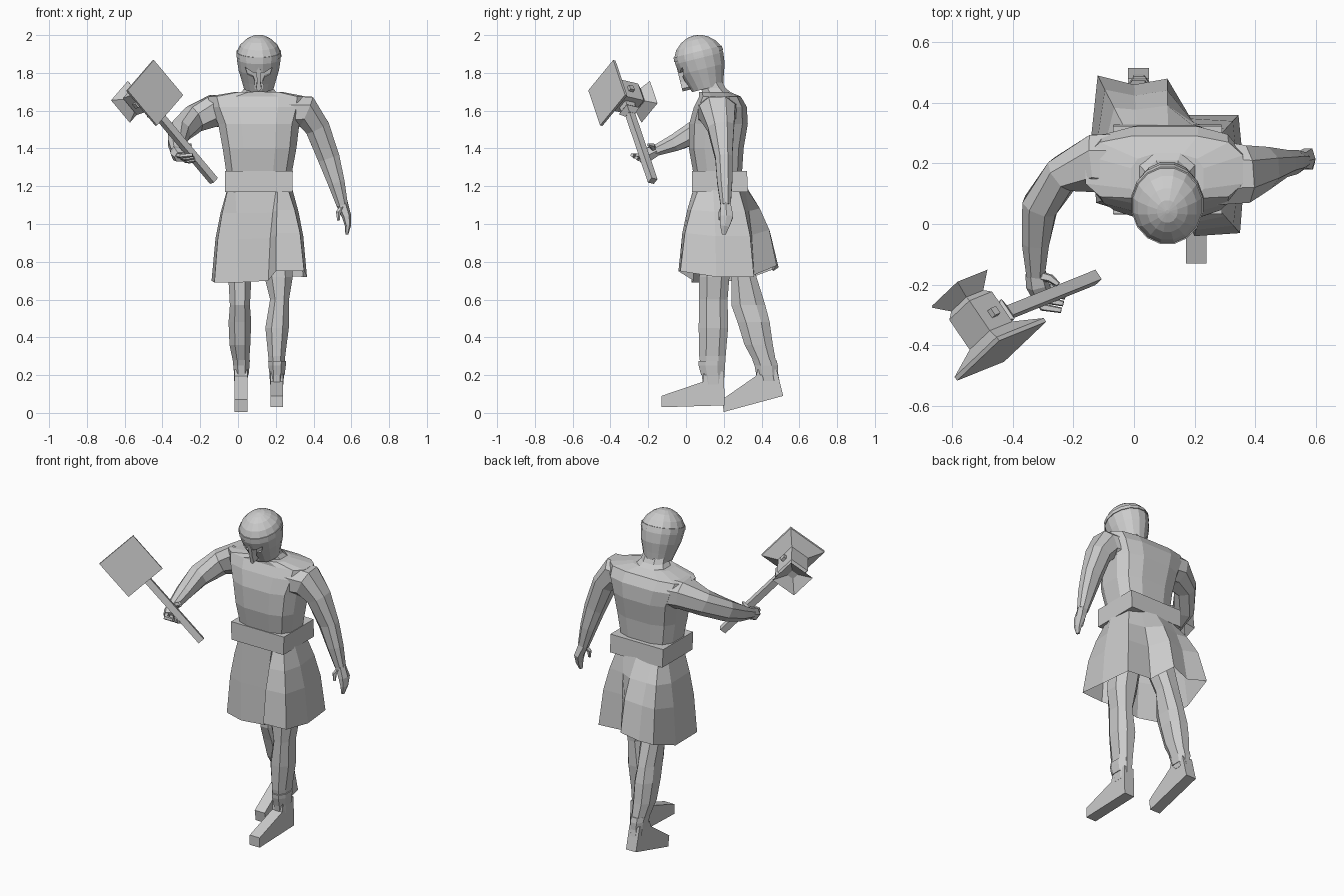
import bpy, bmesh, math
from mathutils import Vector, Matrix

cube = bpy.data.objects.get("Cube")
if cube:
    bpy.data.objects.remove(cube)

grey = bpy.data.materials.new("stone_grey")
grey.use_nodes = True
COLOUR = (0.6, 0.6, 0.6, 1)
grey.diffuse_color = COLOUR
grey.node_tree.nodes["Principled BSDF"].inputs["Base Color"].default_value = COLOUR

X, Y, Z = Vector((1, 0, 0)), Vector((0, 1, 0)), Vector((0, 0, 1))


def finish(name, bm):
    """Turn a bmesh into a flat shaded grey object."""
    bmesh.ops.recalc_face_normals(bm, faces=bm.faces)
    mesh = bpy.data.meshes.new(name)
    bm.to_mesh(mesh)
    bm.free()
    mesh.materials.append(grey)
    obj = bpy.data.objects.new(name, mesh)
    bpy.context.collection.objects.link(obj)
    return obj


def skin(name, rings, caps=True):
    """Bridge successive rings of points with quads."""
    bm = bmesh.new()
    loops = [[bm.verts.new(p) for p in ring] for ring in rings]
    n = len(loops[0])
    for a, b in zip(loops, loops[1:]):
        for i in range(n):
            j = (i + 1) % n
            bm.faces.new((a[i], a[j], b[j], b[i]))
    if caps:
        bm.faces.new(loops[0])
        bm.faces.new(loops[-1])
    return finish(name, bm)


def loft(name, sections, ref=X, n=8, power=0.85, axis=None):
    """Sections are (x, y, z, radius along ref, radius across)."""
    centres = [Vector(s[:3]) for s in sections]
    grow = math.cos(math.pi / n) ** power
    rings = []
    for k, s in enumerate(sections):
        t = axis or centres[min(k + 1, len(centres) - 1)] - centres[max(k - 1, 0)]
        t = t.normalized()
        a = (ref - t * ref.dot(t)).normalized()
        b = t.cross(a)
        ring = []
        for i in range(n):
            w = math.tau * (i + 0.5) / n
            ca, sa = math.cos(w), math.sin(w)
            u = math.copysign(abs(ca) ** power, ca) * s[3] / grow
            v = math.copysign(abs(sa) ** power, sa) * s[4] / grow
            ring.append(centres[k] + a * u + b * v)
        rings.append(ring)
    return skin(name, rings, True)


def square_loft(name, origin, axis, ref, steps):
    """Square sections (distance, half width) along an axis."""
    return loft(name, [(*(origin + axis * s), h, h) for s, h in steps],
                ref, 4, 0, axis)


def prism(name, profile, x, half):
    """Extrude a (y, z) profile sideways."""
    return skin(name, [[(x + d, y, z) for y, z in profile] for d in (-half, half)])


# Torso, neck and belt
loft("torso", [(.112, .17, 1.2, .165, .125), (.112, .167, 1.28, .175, .13),
               (.114, .16, 1.4, .195, .145), (.11, .172, 1.53, .215, .155),
               (.105, .182, 1.62, .25, .14), (.1, .18, 1.675, .26, .11),
               (.11, .15, 1.70, .12, .08)], n=12, power=.65, axis=Z)
loft("neck", [(.11, .2, 1.64, .14, .1), (.11, .145, 1.72, .075, .065),
              (.11, .105, 1.8, .065, .06)], axis=Z)
loft("belt", [(.11, .18, 1.17, .178, .148), (.11, .178, 1.28, .18, .145)],
     n=4, power=0, axis=Z)

# Skirt: the hem follows the striding legs, the waist is a rounded box
hem = [(.16, .04, .7), (.2, -.04, .75), (.35, -.03, .75), (.365, .16, .72),
       (.345, .36, .72), (.18, .36, .73), (.11, .48, .78), (0, .46, .75),
       (-.12, .49, .77), (-.14, .3, .7), (-.125, .07, .69), (0, .03, .69)]
waist = []
for px, py, pz in hem:
    w = math.atan2((py - .19) / .28, (px - .11) / .25)
    cx, sy = math.cos(w), math.sin(w)
    waist.append(Vector((.112 + .172 * math.copysign(abs(cx) ** .6, cx),
                         .178 + .14 * math.copysign(abs(sy) ** .6, sy), 1.2)))
skirt_rings = []
for spread, drop in ((0, 0), (.45, .28), (.76, .55), (1, 1)):
    ring = []
    for a, h in zip(waist, hem):
        p = a.lerp(Vector(h), spread)
        p.z = a.z + (h[2] - a.z) * drop
        ring.append(p)
    skirt_rings.append(ring)
skin("skirt", skirt_rings, caps=False)

# Legs, ankle cuffs and feet
loft("left_leg", [(.2, .17, .95, .085, .09), (.215, .15, .72, .075, .08),
                  (.22, .145, .6, .05, .075), (.207, .145, .45, .062, .078),
                  (.205, .14, .3, .045, .07), (.205, .145, .15, .035, .055)], axis=Z)
loft("right_leg", [(.03, .24, .95, .08, .08), (.01, .305, .73, .062, .065),
                   (.01, .33, .57, .053, .09), (.01, .358, .48, .06, .085),
                   (.01, .385, .36, .055, .075), (.018, .425, .25, .04, .055),
                   (.015, .44, .17, .035, .055)], axis=Z)
loft("left_cuff", [(.207, .14, .2, .04, .06), (.207, .135, .25, .046, .068),
                   (.207, .135, .275, .047, .07)], axis=Z)
loft("right_cuff", [(.018, .43, .2, .038, .058), (.018, .425, .25, .043, .062),
                    (.018, .415, .28, .045, .064)], axis=Z)
prism("left_foot", [(.205, .04), (-.13, .03), (-.13, .09), (.09, .165),
                    (.095, .22), (.2, .22)], .205, .034)
prism("right_foot", [(.515, .09), (.2, .005), (.19, .07), (.37, .195),
                     (.38, .23), (.48, .23)], .015, .034)

# Left arm hanging at the side
loft("left_arm", [(.24, .17, 1.59, .11, .09), (.36, .165, 1.595, .095, .085),
                  (.42, .185, 1.51, .07, .065), (.48, .2, 1.35, .045, .058),
                  (.52, .205, 1.22, .04, .045), (.552, .21, 1.1, .027, .03)], ref=Y)
loft("left_hand", [(.55, .21, 1.11, .025, .028), (.575, .215, 1.04, .035, .022),
                   (.582, .205, .99, .025, .014), (.576, .2, .945, .01, .007)],
     ref=Y, n=6)
loft("left_thumb", [(.555, .2, 1.09, .014, .014), (.53, .185, 1.06, .011, .011),
                    (.532, .18, 1.02, .006, .006)], ref=Y, n=5)

# Right arm raised forward to hold the hammer
loft("right_arm", [(-.02, .19, 1.59, .09, .11), (-.13, .2, 1.6, .085, .095),
                   (-.235, .165, 1.555, .07, .06), (-.31, .06, 1.49, .06, .058),
                   (-.325, -.06, 1.43, .045, .045), (-.325, -.17, 1.385, .028, .03)],
     ref=Z)
loft("right_palm", [(-.325, -.16, 1.388, .028, .03), (-.318, -.2, 1.37, .035, .035),
                    (-.305, -.235, 1.355, .026, .03)], ref=Z, n=6)
for k in range(3):
    s = k * .022
    loft("right_finger_%d" % (k + 1),
         [(-.325 + s, -.22 + s * .4, 1.365 - s * .6, .012, .013),
          (-.3 + s, -.275 + s, 1.36 - s * .6, .011, .012),
          (-.24 + s * .3, -.285 + s, 1.365 - s * .6, .008, .008)], ref=Z, n=5)
loft("right_thumb", [(-.315, -.17, 1.39, .014, .014), (-.275, -.18, 1.415, .012, .012),
                     (-.25, -.2, 1.42, .007, .007)], ref=Z, n=5)

# Helmet, tilted slightly forward
tilt = Matrix.Translation((.11, .07, 1.878)) @ Matrix.Rotation(math.radians(14), 4, "X")
helmet = loft("helmet", [(0, .005, -.165, .078, .085), (0, .004, -.12, .09, .1),
                         (0, .002, -.06, .107, .122), (0, 0, 0, .116, .131),
                         (0, 0, .035, .114, .127), (0, 0, .07, .097, .108),
                         (0, 0, .1, .066, .074), (0, 0, .118, .034, .038),
                         (0, 0, .123, .006, .006)], n=16, power=1, axis=Z)
band = loft("helmet_band", [(0, 0, .012, .119, .134), (0, 0, .036, .117, .131)],
            n=16, power=1, axis=Z)

# Visor opening: two slanted eyes above a vertical slit, with a nose guard
outline = [(0, -.045), (.03, -.05), (.072, -.025), (.06, -.062), (.03, -.075),
           (.02, -.1), (.026, -.2)]
outline += [(-x, z) for x, z in reversed(outline[1:])]
cutter = skin("visor_cutter", [[(x, y, z) for x, z in outline] for y in (-.2, -.085)])
nose = skin("nose_guard", [[(x, y, z) for x, z in
            ((0, -.02), (.013, -.04), (.009, -.1), (.014, -.135), (0, -.15),
             (-.014, -.135), (-.009, -.1), (-.013, -.04))] for y in (-.128, -.08)])
for part in (helmet, band, cutter, nose):
    part.data.transform(tilt)
cut = helmet.modifiers.new("visor", "BOOLEAN")
cut.object = cutter
cut.operation = "DIFFERENCE"
cut.solver = "EXACT"
cutter.hide_render = True
cutter.hide_viewport = True
cutter.display_type = "WIRE"

# Hammer: shaft along one axis, striking head across it
shaft = Vector((-.62, -.25, .74)).normalized()
strike = Vector((.55, -.81, .19))
strike = (strike - shaft * strike.dot(shaft)).normalized()
side = strike.cross(shaft)
plate = Vector((-.437, -.42, 1.695))
block = plate - strike * .115
square_loft("hammer_shaft", block, shaft, side, [(-.6, .019), (0, .019)])
square_loft("hammer_collar", block, shaft, side,
            [(-.13, .02), (-.1, .04), (-.085, .028), (-.05, .032)])
square_loft("hammer_face", plate, -strike, side,
            [(0, .125), (.015, .125), (.065, .058)])
square_loft("hammer_block", plate, -strike, side,
            [(.06, .06), (.185, .06), (.205, .045), (.255, .08), (.215, .02)])
for sign in (-1, 1):
    square_loft("hammer_pin_" + ("left" if sign > 0 else "right"), block,
                side * sign, shaft, [(.05, .014), (.078, .014)])
